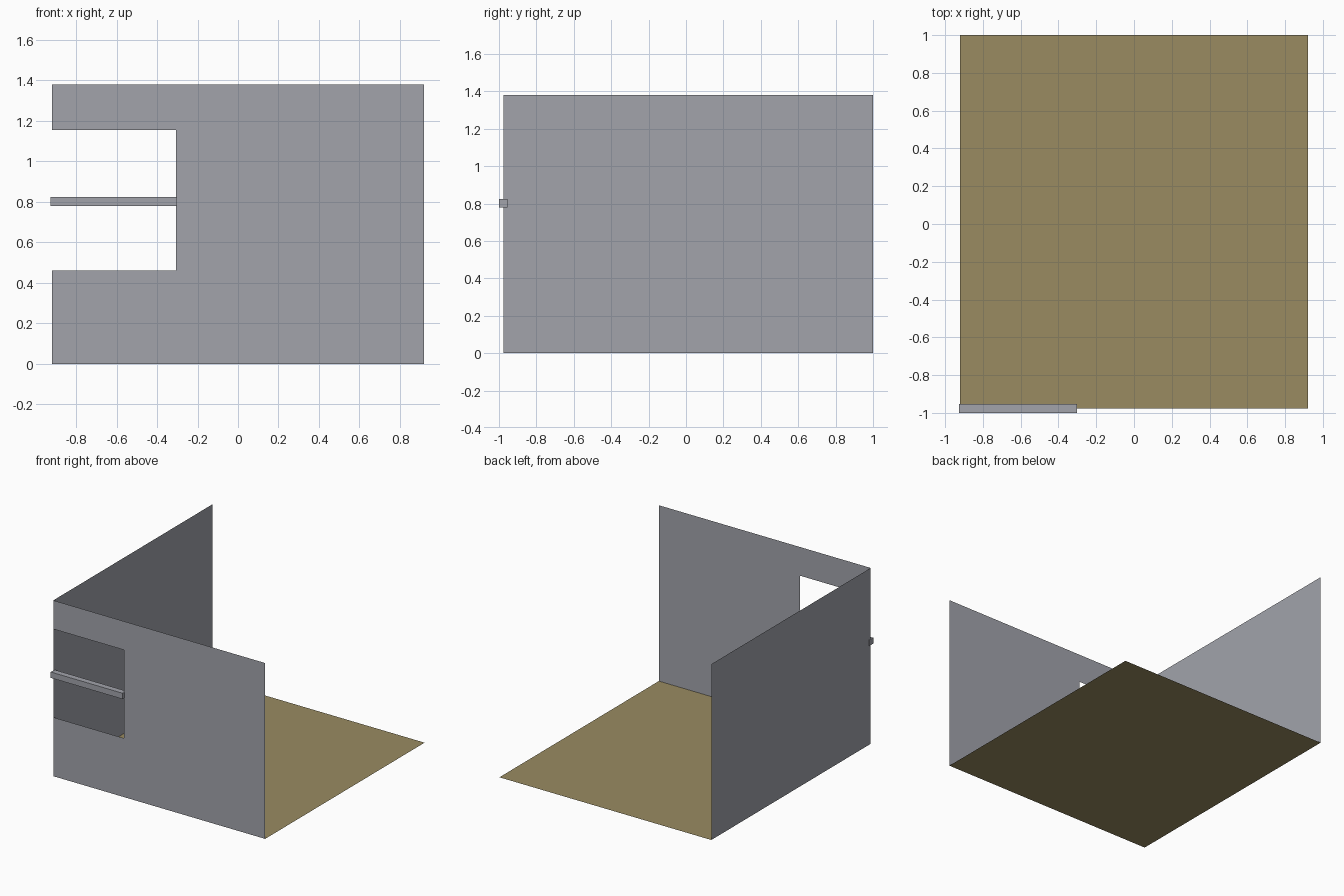
import bpy

if "Cube" in bpy.data.objects:
    bpy.data.objects.remove(bpy.data.objects["Cube"])

X, Y0, Y1, H = 0.92, -0.977, 1.0, 1.38


def material(name, color):
    m = bpy.data.materials.new(name)
    m.diffuse_color = (*color, 1)
    m.use_nodes = True
    m.node_tree.nodes["Principled BSDF"].inputs["Base Color"].default_value = m.diffuse_color
    return m


grey = material("wall grey", (0.36, 0.37, 0.41))
tan = material("floor tan", (0.32, 0.26, 0.12))


def panel(name, outline, mat):
    """Single flat sheet from its outline."""
    mesh = bpy.data.meshes.new(name)
    mesh.from_pydata(outline, [], [range(len(outline))])
    mesh.materials.append(mat)
    ob = bpy.data.objects.new(name, mesh)
    bpy.context.collection.objects.link(ob)
    return ob


# floor sheet
panel("floor", [(-X, Y0, 0), (X, Y0, 0), (X, Y1, 0), (-X, Y1, 0)], tan)

# solid side wall, facing into the room
panel("left_wall", [(-X, Y0, 0), (-X, Y1, 0), (-X, Y1, H), (-X, Y0, H)], grey)

# front wall with the window opening cut in from the left corner
NX, NZ0, NZ1 = -0.307, 0.462, 1.155
profile = [(-X, 0), (X, 0), (X, H), (-X, H),
           (-X, NZ1), (NX, NZ1), (NX, NZ0), (-X, NZ0)]
panel("front_wall", [(x, Y0, z) for x, z in profile], grey)

# rail across the window opening
bpy.ops.mesh.primitive_cube_add(size=1, location=(-0.6135, Y0, 0.802))
rail = bpy.context.object
rail.name = "window_rail"
rail.scale = (0.625, 0.046, 0.046)
rail.data.materials.append(grey)
